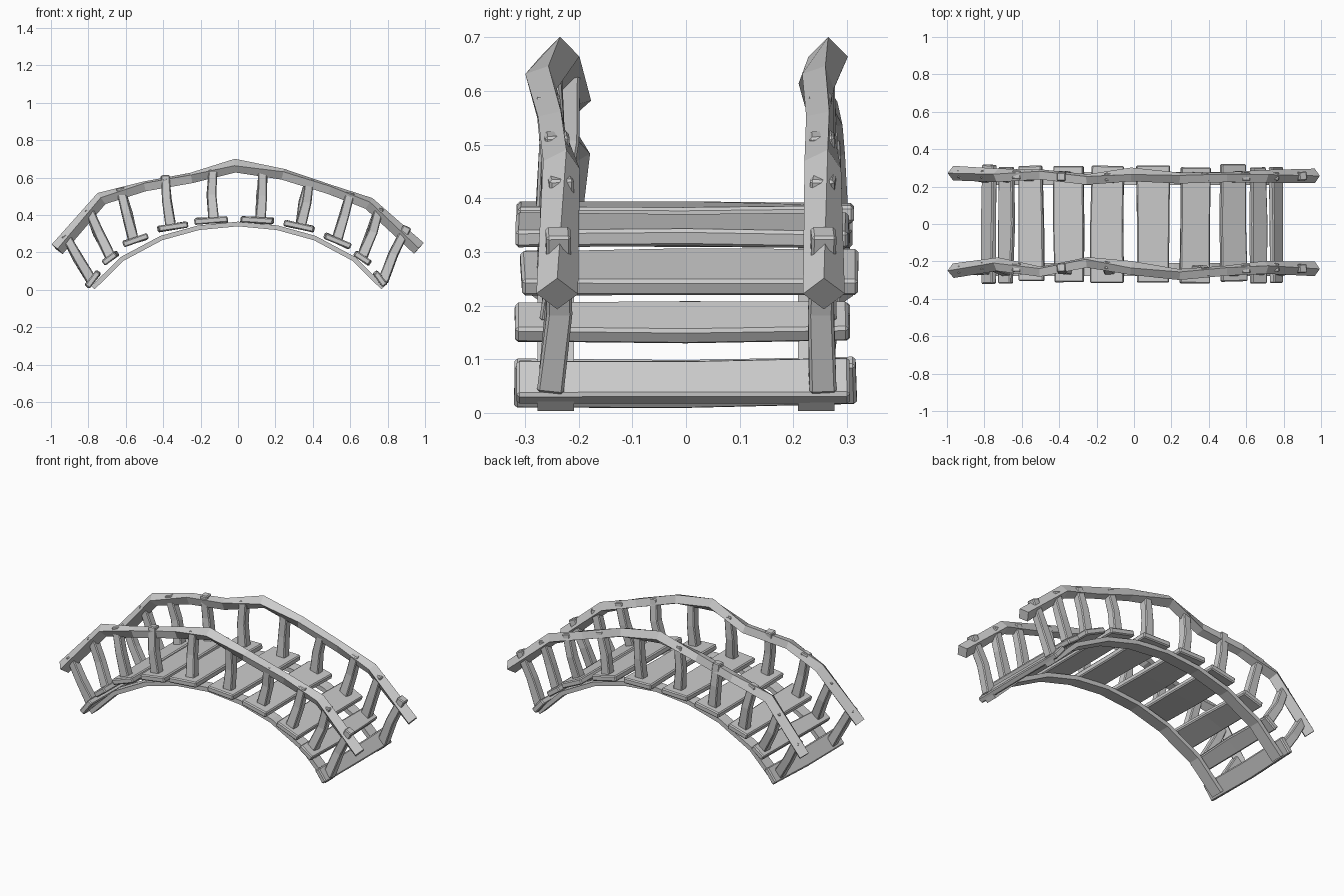
import bpy, bmesh, random
from math import radians, cos, sin
from mathutils import Vector

if "Cube" in bpy.data.objects:
    bpy.data.objects.remove(bpy.data.objects["Cube"])

random.seed(4)


def jit(a):
    return random.uniform(-a, a)


def loft(name, stations, side, bevel=0.0):
    """Four-sided beam through stations (centre, width along side, height, twist)."""
    bm = bmesh.new()
    pts = [Vector(s[0]) for s in stations]
    side = Vector(side)
    rings = []
    for i, (c, w, h, tw) in enumerate(stations):
        t = (pts[min(i + 1, len(pts) - 1)] - pts[max(i - 1, 0)]).normalized()
        u = (side - t * side.dot(t)).normalized()
        v = t.cross(u)
        a = radians(tw)
        u, v = u * cos(a) + v * sin(a), v * cos(a) - u * sin(a)
        rings.append([bm.verts.new(pts[i] + u * (w / 2 * p) + v * (h / 2 * q))
                      for p, q in ((-1, -1), (1, -1), (1, 1), (-1, 1))])
    for a, b in zip(rings, rings[1:]):
        for k in range(4):
            bm.faces.new((a[k], a[(k + 1) % 4], b[(k + 1) % 4], b[k]))
    bm.faces.new(rings[0])
    bm.faces.new(rings[-1])
    bmesh.ops.recalc_face_normals(bm, faces=bm.faces[:])
    me = bpy.data.meshes.new(name)
    bm.to_mesh(me)
    bm.free()
    ob = bpy.data.objects.new(name, me)
    bpy.context.collection.objects.link(ob)
    if bevel:
        m = ob.modifiers.new("bevel", 'BEVEL')
        m.width, m.segments = bevel, 1
    return ob


# Arched stringers under the deck
arch = [(-.775, .012), (-.62, .165), (-.41, .277), (-.21, .332), (0, .352),
        (.21, .332), (.41, .277), (.62, .165), (.775, .012)]
for s, nm in ((-1, "front"), (1, "back")):
    loft(nm + "_stringer", [((x, s * .243, z), .068, .025, 0) for x, z in arch], (0, 1, 0))

# Deck planks: x, z, width, downhill tilt in degrees
planks = [(-.775, .058, .10, -52), (-.685, .168, .09, -36), (-.55, .265, .135, -18),
          (-.35, .337, .16, -10), (-.14, .371, .175, -3), (.105, .372, .175, 3),
          (.33, .340, .16, 12), (.53, .262, .14, 24), (.667, .168, .095, 35),
          (.762, .056, .09, 52)]
for i, (x, z, w, tilt) in enumerate(planks):
    side = Vector((cos(radians(tilt)), 0, -sin(radians(tilt))))
    st = []
    for y in (-.312, 0, .312):
        off = side * jit(.006)
        st.append(((x + off.x, y + (jit(.01) if y else 0), z + off.z),
                   w + jit(.008), .033, jit(2)))
    loft("plank_%d" % (i + 1), st, side, .006)

# Handrails: x, z, thickness, twist, then sideways wander for each rail
rail = [(-.967, .217, .055, 45), (-.73, .488, .052, 35), (-.5, .553, .045, 12),
        (-.25, .598, .046, 15), (-.015, .664, .052, 45), (.24, .618, .046, 20),
        (.49, .537, .044, 12), (.7, .462, .05, 30), (.967, .222, .055, 45)]
wander = {-1: [-.25, -.215, -.255, -.205, -.235, -.27, -.25, -.232, -.24],
          1: [.272, .26, .265, .238, .265, .246, .25, .255, .257]}
for s, nm in ((-1, "front"), (1, "back")):
    loft(nm + "_handrail",
         [((x, y, z), t, t, tw) for (x, z, t, tw), y in zip(rail, wander[s])], (0, 1, 0))


def rail_y(s, x):
    """Sideways position of a handrail at x."""
    xs = [r[0] for r in rail]
    for i in range(len(xs) - 1):
        if x <= xs[i + 1]:
            f = (x - xs[i]) / (xs[i + 1] - xs[i])
            return wander[s][i] * (1 - f) + wander[s][i + 1] * f


# Posts: bottom x, z and top x, z
posts = [(-.78, .045, -.925, .295), (-.68, .175, -.80, .435), (-.56, .27, -.63, .545),
         (-.36, .345, -.39, .612), (-.13, .375, -.133, .642), (.12, .375, .133, .632),
         (.335, .345, .383, .592), (.53, .27, .60, .52), (.665, .178, .755, .44),
         (.775, .045, .905, .338)]
for s, nm in ((-1, "front"), (1, "back")):
    for i, (xb, zb, xt, zt) in enumerate(posts):
        yb, yt = s * (.25 + jit(.006)), rail_y(s, xt)
        mid = ((xb + xt) / 2 + jit(.012), (yb + yt) / 2 + jit(.01), (zb + zt) / 2)
        loft("%s_post_%d" % (nm, i + 1),
             [((xb, yb, zb), .05, .056, jit(4)), (mid, .048, .05, jit(4)),
              ((xt, yt, zt), .046, .046, jit(6))], (0, 1, 0), .005)
